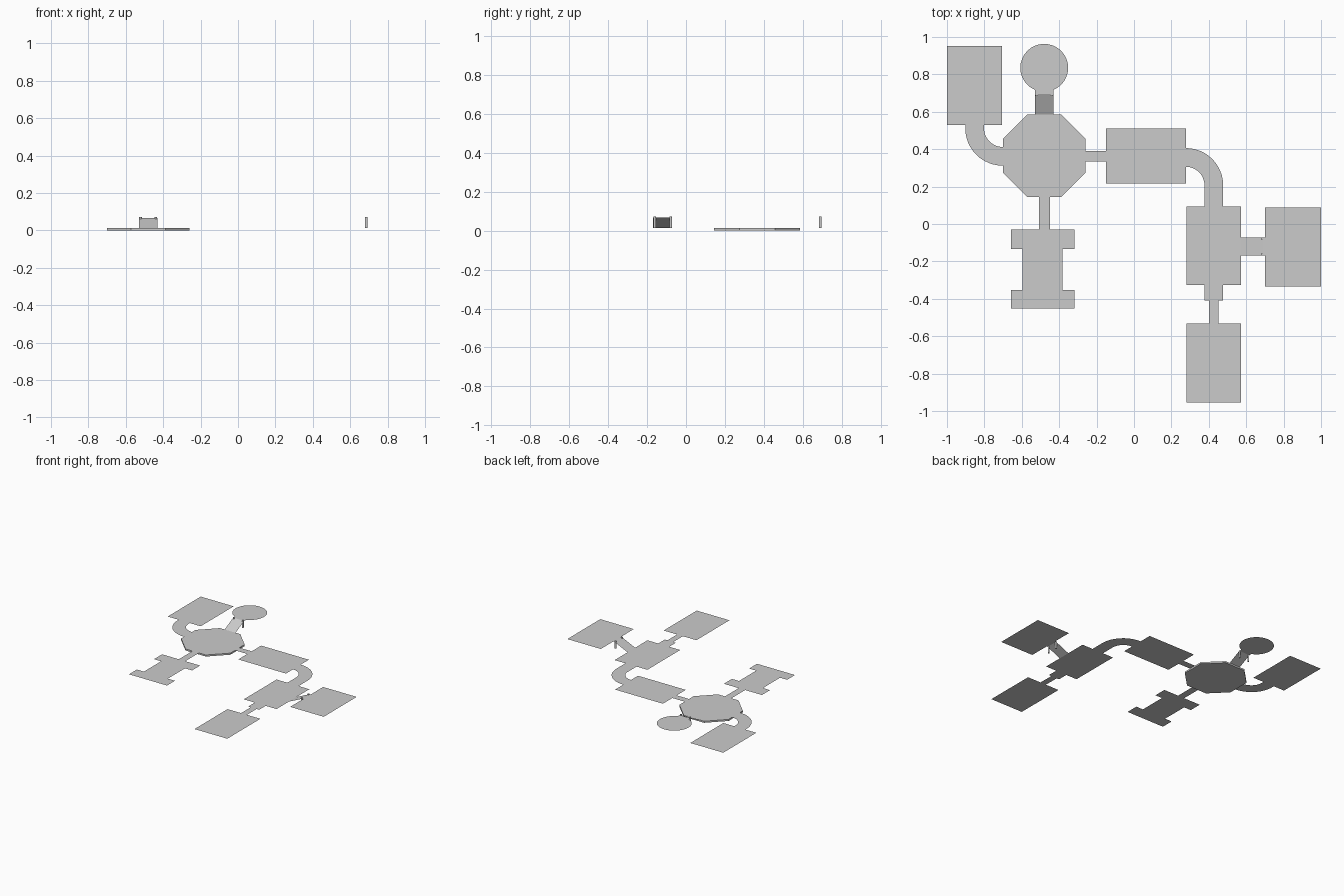
import bpy, bmesh, math
from mathutils import Vector

if "Cube" in bpy.data.objects:
    bpy.data.objects.remove(bpy.data.objects["Cube"])

LOW, HIGH = 0.013, 0.067   # ground-floor and raised-floor levels


def make(name, bm):
    bmesh.ops.remove_doubles(bm, verts=bm.verts, dist=1e-5)
    me = bpy.data.meshes.new(name)
    bm.to_mesh(me)
    bm.free()
    ob = bpy.data.objects.new(name, me)
    bpy.context.collection.objects.link(ob)
    return ob


def flat(name, points, z=LOW, depth=0):
    # flat outline, optionally thickened downward
    bm = bmesh.new()
    face = bm.faces.new([bm.verts.new((x, y, z)) for x, y in points])
    face.normal_update()
    if face.normal.z < 0:
        face.normal_flip()
    if depth:
        ext = bmesh.ops.extrude_face_region(bm, geom=[face], use_keep_orig=True)
        for v in [g for g in ext['geom'] if isinstance(g, bmesh.types.BMVert)]:
            v.co.z -= depth
        bmesh.ops.recalc_face_normals(bm, faces=bm.faces)
    return make(name, bm)


def rect(name, x0, x1, y0, y1, z=LOW):
    return flat(name, [(x0, y0), (x1, y0), (x1, y1), (x0, y1)], z)


def ring(cx, cy, r, n, offset=0.0):
    return [(cx + r * math.cos(offset + math.tau * i / n),
             cy + r * math.sin(offset + math.tau * i / n)) for i in range(n)]


def bend(name, cx, cy, a0, start, end, n=12):
    # quarter-turn corridor strip with straight ends (start, end offsets)
    bm = bmesh.new()
    rows = []
    for i in range(n + 1):
        a = a0 + math.pi / 2 * i / n
        rows.append([Vector((cx + r * math.cos(a), cy + r * math.sin(a), LOW)) for r in (0.1, 0.2)])
    rows.insert(0, [p + Vector((*start, 0)) for p in rows[0]])
    rows.append([p + Vector((*end, 0)) for p in rows[-1]])
    vs = [[bm.verts.new(p) for p in row] for row in rows]
    for a, b in zip(vs, vs[1:]):
        bm.faces.new((a[0], a[1], b[1], b[0]))
    return make(name, bm)


def ramp(name, x, y, dx, dy, run, lip):
    # sloped strip from (x, y) along (dx, dy), a flat lip, and two posts at its top
    d, s = Vector((dx, dy, 0)), Vector((-dy, dx, 0))
    base = Vector((x, y, 0))
    bm = bmesh.new()
    rows = []
    for t, z in ((0, LOW), (run, HIGH), (lip, HIGH)):
        rows.append([bm.verts.new(base + d * t + s * k + Vector((0, 0, z))) for k in (-0.049, 0.049)])
    for a, b in zip(rows, rows[1:]):
        bm.faces.new((a[0], b[0], b[1], a[1]))
    make(name, bm)
    for side in (-1, 1):
        p = base + d * (run - 0.005) + s * 0.041 * side
        bpy.ops.mesh.primitive_cylinder_add(vertices=12, radius=0.007, depth=0.06,
                                            location=(p.x, p.y, LOW + 0.03))
        bpy.context.object.name = name + "_post"


# octagonal hall with a shallow plinth
flat("octagon_hall", ring(-0.48, 0.365, 0.22 / math.cos(math.pi / 8), 8, math.pi / 8), LOW, LOW)

# rectangular rooms
rect("northwest_room", -1.0, -0.705, 0.53, 0.952)
rect("middle_room", -0.15, 0.277, 0.217, 0.51)
rect("east_room", 0.28, 0.573, -0.326, 0.093)
rect("south_room", 0.28, 0.573, -0.955, -0.533)
rect("raised_east_room", 0.70, 1.0, -0.333, 0.088, HIGH)

# raised round room
flat("raised_round_room", ring(-0.48, 0.835, 0.128, 32), HIGH)

# I-shaped room, mirrored outline about its centre line
half = [(0.17, -0.03), (0.17, -0.133), (0.107, -0.133),
        (0.107, -0.352), (0.17, -0.352), (0.17, -0.453)]
flat("i_shaped_room", [(-0.488 + x, y) for x, y in half] +
     [(-0.488 - x, y) for x, y in reversed(half)])

# straight corridors
rect("hall_to_middle_corridor", -0.26, -0.15, 0.333, 0.389)
rect("hall_to_i_room_corridor", -0.508, -0.45, -0.03, 0.145)
rect("south_wide_corridor", 0.378, 0.476, -0.41, -0.326)
rect("south_narrow_corridor", 0.401, 0.453, -0.533, -0.41)

# curved corridors
bend("northwest_bend", -0.702, 0.512, math.pi, (0, 0.018), (0.002, 0))
bend("east_bend", 0.277, 0.206, 0.0, (0, -0.113), (0, 0))

# ramps with support posts
ramp("north_ramp", -0.48, 0.585, 0, 1, 0.11, 0.134)
ramp("east_ramp", 0.573, -0.12, 1, 0, 0.118, 0.127)
